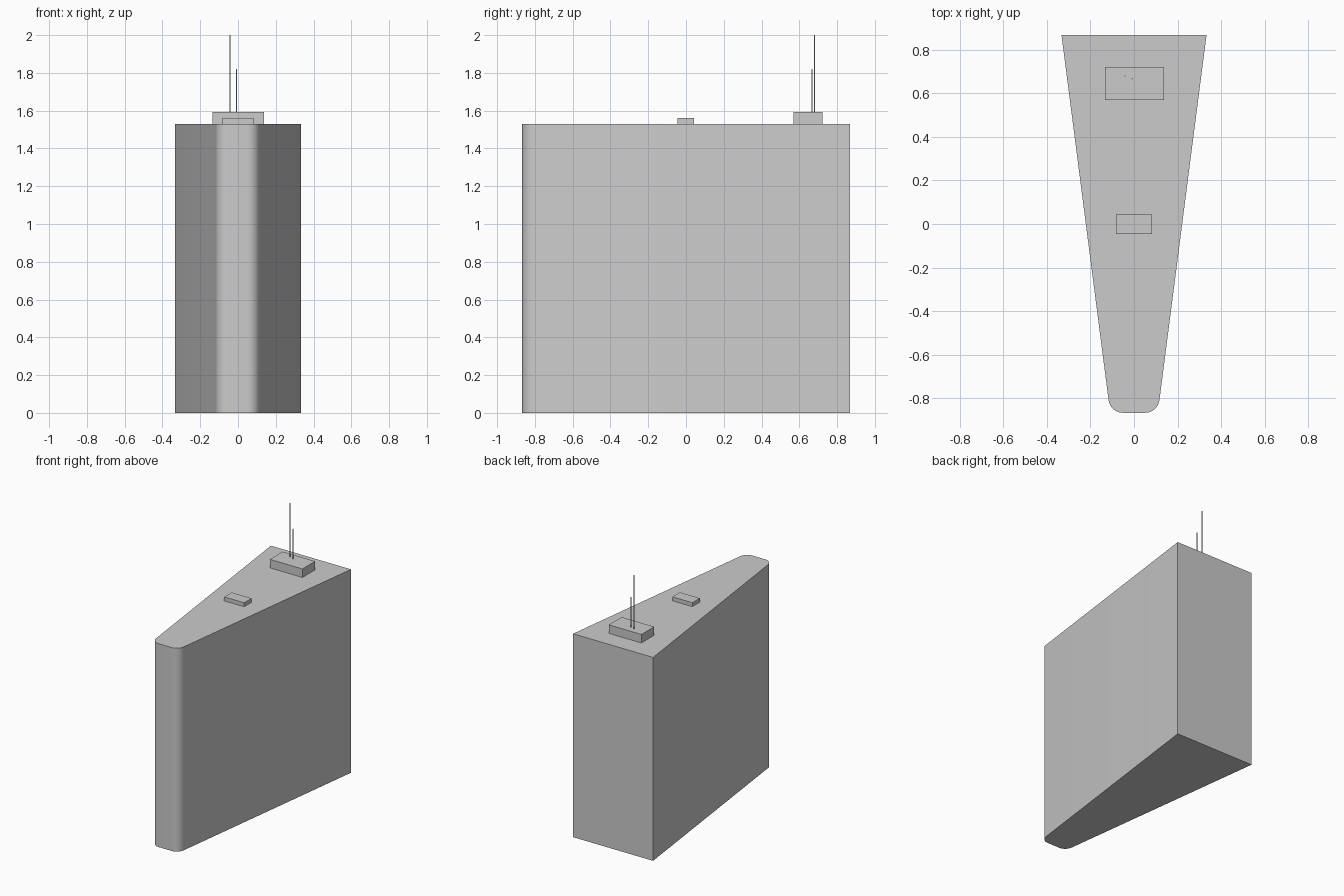
import bpy, bmesh, math

if "Cube" in bpy.data.objects:
    bpy.data.objects.remove(bpy.data.objects["Cube"])

H = 1.53          # top of the body
BACK_Y, BACK_X = 0.867, 0.333
FRONT_Y, R = -0.867, 0.066
SLOPE = 0.129     # side taper, dx/dy


def prism(name, outline, z0, z1):
    bm = bmesh.new()
    face = bm.faces.new([bm.verts.new((x, y, z0)) for x, y in outline])
    ext = bmesh.ops.extrude_face_region(bm, geom=[face])
    for v in ext["geom"]:
        if isinstance(v, bmesh.types.BMVert):
            v.co.z = z1
    bmesh.ops.recalc_face_normals(bm, faces=bm.faces)
    me = bpy.data.meshes.new(name)
    bm.to_mesh(me)
    bm.free()
    ob = bpy.data.objects.new(name, me)
    bpy.context.collection.objects.link(ob)
    return ob


def box(name, x0, x1, y0, y1, z0, z1):
    return prism(name, [(x0, y0), (x1, y0), (x1, y1), (x0, y1)], z0, z1)


def rod(name, x, y, z0, z1, r):
    ring = [(x + r * math.cos(i * math.tau / 8), y + r * math.sin(i * math.tau / 8)) for i in range(8)]
    return prism(name, ring, z0, z1)


# wedge body with two rounded front corners
a = math.atan(SLOPE)
cy = FRONT_Y + R
cx = BACK_X + SLOPE * (cy - BACK_Y) - R / math.cos(a)
N = 8
half = []
for i in range(N + 1):
    t = -math.pi / 2 + (math.pi / 2 - a) * i / N
    half.append((cx + R * math.cos(t), cy + R * math.sin(t)))
half.append((BACK_X, BACK_Y))
body = prism("body", half + [(-x, y) for x, y in reversed(half)], 0, H)
bpy.context.view_layer.objects.active = body
body.select_set(True)
bpy.ops.object.shade_smooth_by_angle(angle=math.radians(30))

# roof boxes
box("rear_roof_box", -0.134, 0.137, 0.57, 0.722, H, 1.594)
box("middle_roof_box", -0.083, 0.083, -0.045, 0.043, H, 1.56)

# antennas
rod("tall_antenna", -0.042, 0.68, 1.59, 2.0, 0.003)
rod("short_antenna", -0.008, 0.667, 1.59, 1.82, 0.003)
